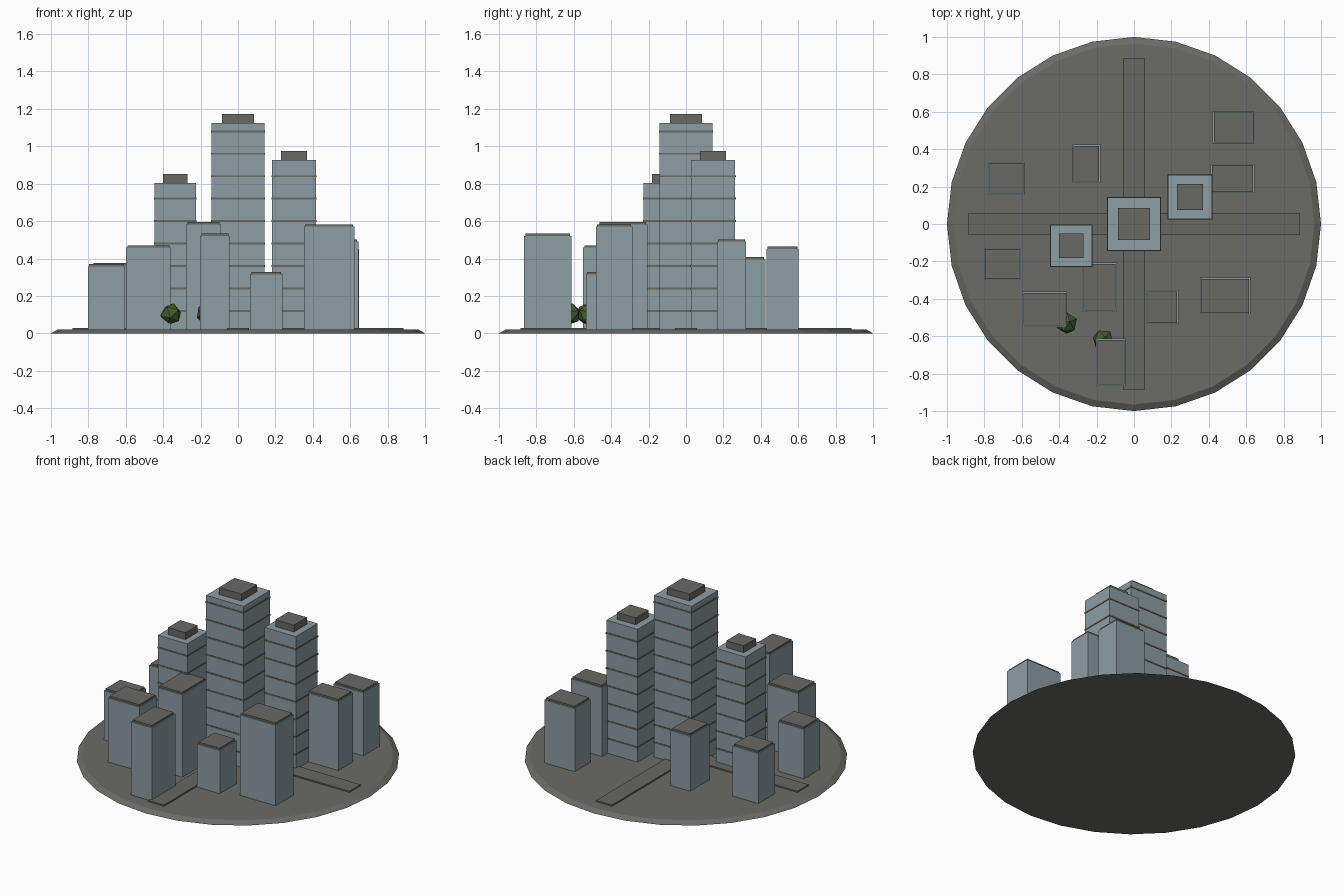
import bpy
import bmesh
from mathutils import Matrix

if "Cube" in bpy.data.objects:
    bpy.data.objects.remove(bpy.data.objects["Cube"], do_unlink=True)

GROUND = 0.02


def material(name, rgb):
    mat = bpy.data.materials.new(name)
    mat.use_nodes = True
    mat.diffuse_color = (*rgb, 1)
    mat.node_tree.nodes["Principled BSDF"].inputs["Base Color"].default_value = (*rgb, 1)
    return mat


wall = material("blue_grey_wall", (0.27, 0.34, 0.37))
roof = material("dark_grey_roof", (0.14, 0.14, 0.13))
paving = material("paving_grey", (0.145, 0.147, 0.135))
asphalt = material("asphalt_grey", (0.135, 0.137, 0.127))
leaf = material("leaf_green", (0.055, 0.11, 0.03))


def finish(name, bm, mats):
    mesh = bpy.data.meshes.new(name)
    bm.to_mesh(mesh)
    bm.free()
    for mat in mats:
        mesh.materials.append(mat)
    obj = bpy.data.objects.new(name, mesh)
    bpy.context.collection.objects.link(obj)
    return obj


def add_box(bm, x0, x1, y0, y1, z0, z1, index=0):
    place = Matrix.Translation(((x0 + x1) / 2, (y0 + y1) / 2, (z0 + z1) / 2))
    size = Matrix.Diagonal((x1 - x0, y1 - y0, z1 - z0, 1))
    verts = bmesh.ops.create_cube(bm, size=1, matrix=place @ size)["verts"]
    for face in {f for v in verts for f in v.link_faces}:
        face.material_index = index


def add_square(bm, x, y, half, z0, z1, index=0):
    add_box(bm, x - half, x + half, y - half, y + half, z0, z1, index)


# Round base with a sloping rim
bm = bmesh.new()
bmesh.ops.create_cone(bm, cap_ends=True, segments=28, radius1=1, radius2=0.965,
                      depth=GROUND, matrix=Matrix.Translation((0, 0, GROUND / 2)))
finish("base_disc", bm, [paving])

# Crossing roads
for name, hx, hy in (("road_across", 0.885, 0.06), ("road_along", 0.06, 0.885)):
    bm = bmesh.new()
    add_box(bm, -hx, hx, -hy, hy, GROUND, 0.029)
    finish(name, bm, [asphalt])

# Tall towers with floor bands and a roof block: x, y, half width, height, block half width
towers = {
    "tower_centre": (0, 0, 0.142, 1.125, 0.085),
    "tower_left": (0.3, 0.145, 0.118, 0.928, 0.07),
    "tower_right": (-0.335, -0.117, 0.111, 0.804, 0.066),
}
for name, (x, y, half, top, block) in towers.items():
    bm = bmesh.new()
    add_square(bm, x, y, half, GROUND, top)
    add_square(bm, x, y, block, top, top + 0.047, 1)
    z = 0.12
    while z < top - 0.02:
        add_square(bm, x, y, half + 0.003, z - 0.005, z + 0.005, 1)
        z += 0.12
    finish(name, bm, [wall, roof])

# Low blocks with a slightly inset roof slab: x range, y range, height
blocks = [
    (-0.33, -0.18, 0.22, 0.425, 0.408),
    (-0.78, -0.585, 0.155, 0.332, 0.375),
    (-0.803, -0.605, -0.30, -0.128, 0.37),
    (-0.598, -0.36, -0.55, -0.362, 0.47),
    (-0.277, -0.092, -0.47, -0.207, 0.595),
    (-0.203, -0.045, -0.865, -0.613, 0.533),
    (0.065, 0.237, -0.535, -0.353, 0.327),
    (0.352, 0.622, -0.482, -0.287, 0.582),
    (0.41, 0.644, 0.165, 0.322, 0.502),
    (0.42, 0.648, 0.43, 0.602, 0.463),
]
for number, (x0, x1, y0, y1, top) in enumerate(blocks, 1):
    bm = bmesh.new()
    inset, slab = 0.007, 0.012
    add_box(bm, x0, x1, y0, y1, GROUND, top - slab)
    add_box(bm, x0 + inset, x1 - inset, y0 + inset, y1 - inset, top - slab, top, 1)
    finish(f"block_{number}", bm, [wall, roof])

# Faceted bushes
for number, (x, y, turn) in enumerate(((-0.36, -0.53, 0.4), (-0.165, -0.62, 0.9)), 1):
    bm = bmesh.new()
    spin = Matrix.Rotation(turn, 4, "Z") @ Matrix.Rotation(0.3, 4, "Y")
    bmesh.ops.create_icosphere(bm, subdivisions=1, radius=0.06,
                               matrix=Matrix.Translation((x, y, 0.103)) @ spin)
    finish(f"bush_{number}", bm, [leaf])
